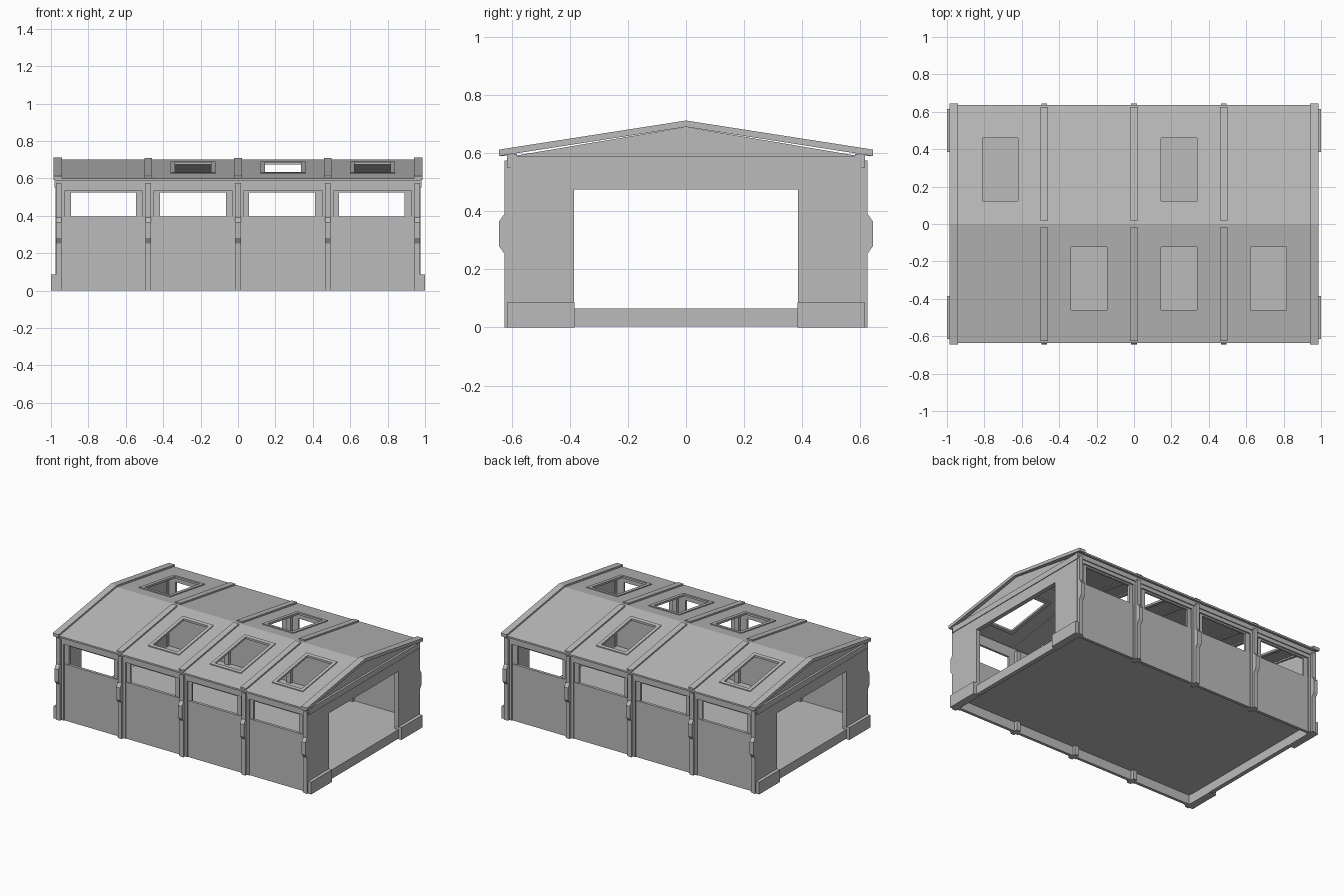
import bpy, bmesh

if "Cube" in bpy.data.objects:
    bpy.data.objects.remove(bpy.data.objects["Cube"])

grey = bpy.data.materials.new("plain grey")
grey.diffuse_color = (0.5, 0.5, 0.5, 1)
grey.use_nodes = True
grey.node_tree.nodes["Principled BSDF"].inputs["Base Color"].default_value = grey.diffuse_color


def finish(name, bm, recalc=True):
    if recalc:
        bmesh.ops.recalc_face_normals(bm, faces=bm.faces)
    me = bpy.data.meshes.new(name)
    bm.to_mesh(me)
    bm.free()
    me.materials.append(grey)
    ob = bpy.data.objects.new(name, me)
    bpy.context.collection.objects.link(ob)
    return ob


def prism(bm, profile, x0, x1):
    """Extrude a (y, z) profile along x."""
    a = [bm.verts.new((x0, y, z)) for y, z in profile]
    b = [bm.verts.new((x1, y, z)) for y, z in profile]
    n = len(a)
    bm.faces.new(a)
    bm.faces.new(b[::-1])
    for i in range(n):
        j = (i + 1) % n
        bm.faces.new((a[i], b[i], b[j], a[j]))


def box(bm, x0, x1, y0, y1, z0, z1):
    prism(bm, [(y0, z0), (y1, z0), (y1, z1), (y0, z1)], x0, x1)


def roof_z(y):
    return 0.70 - 0.156 * abs(y)


def slope_box(bm, x0, x1, y0, y1, lo, hi):
    """Box that follows the roof pitch."""
    prism(bm, [(y0, roof_z(y0) + lo), (y1, roof_z(y1) + lo),
               (y1, roof_z(y1) + hi), (y0, roof_z(y0) + hi)], x0, x1)


posts = [-0.48, 0, 0.48]
all_posts = [-0.958] + posts + [0.958]
windows = [(-0.893, -0.545), (-0.417, -0.065), (0.06, 0.412), (0.54, 0.89)]
skylights = {-1: [-0.36, 0.12, 0.6], 1: [-0.835, 0.12]}

# Floor sheet, facing up
bm = bmesh.new()
bm.faces.new([bm.verts.new((x, y, 0.065)) for x, y in
              ((-0.96, -0.59), (0.96, -0.59), (0.96, 0.59), (-0.96, 0.59))])
finish("floor", bm, False)

for s, side in ((-1, "front"), (1, "back")):
    # Long wall: solid lower panel, window surrounds and top beam
    bm = bmesh.new()
    box(bm, -0.96, 0.96, s * 0.582, s * 0.602, 0, 0.395)
    box(bm, -0.96, 0.96, s * 0.582, s * 0.597, 0.525, 0.57)
    box(bm, -0.975, 0.975, s * 0.582, s * 0.615, 0.56, 0.597)
    edges = [-0.96] + [v for w in windows for v in w] + [0.96]
    for i in range(0, len(edges), 2):
        box(bm, edges[i], edges[i + 1], s * 0.582, s * 0.597, 0.395, 0.525)
    finish(side + "_wall", bm)

    # Raised panel borders beside the posts
    bm = bmesh.new()
    for i in range(4):
        a, b = all_posts[i] + 0.014, all_posts[i + 1] - 0.014
        for x0, x1 in ((a, a + 0.018), (b - 0.018, b)):
            box(bm, x0, x1, s * 0.59, s * 0.608, 0, 0.56)
        box(bm, a, b, s * 0.59, s * 0.608, 0.535, 0.56)
    finish(side + "_panel_borders", bm)

    # Posts with chamfered bumps
    bm = bmesh.new()
    for x in all_posts:
        box(bm, x - 0.015, x + 0.015, s * 0.56, s * 0.624, 0, 0.575)
        prism(bm, [(s * 0.61, 0.25), (s * 0.624, 0.252), (s * 0.643, 0.28),
                   (s * 0.643, 0.365), (s * 0.624, 0.392), (s * 0.61, 0.394)],
              x - 0.015, x + 0.015)
    finish(side + "_posts", bm)

    # Roof sheet with skylight openings
    bm = bmesh.new()
    holes = [(x + 0.024, x + 0.216) for x in skylights[s]]
    xs = sorted([-0.975, 0.975] + [v for h in holes for v in h])
    ys = [0, 0.123, 0.46, 0.636]
    for x0, x1 in zip(xs, xs[1:]):
        for y0, y1 in zip(ys, ys[1:]):
            if (x0, x1) in holes and y0 == 0.123:
                continue
            pts = [(x0, y0), (x1, y0), (x1, y1), (x0, y1)]
            f = bm.faces.new([bm.verts.new((x, s * y, roof_z(y))) for x, y in pts])
            f.normal_update()
            if f.normal.z < 0:
                f.normal_flip()
    bmesh.ops.remove_doubles(bm, verts=bm.verts, dist=1e-5)
    finish(side + "_roof", bm, False)

    # Eave edge
    bm = bmesh.new()
    slope_box(bm, -0.975, 0.975, s * 0.60, s * 0.636, -0.012, -0.0005)
    finish(side + "_eave", bm)

    # Roof ribs
    bm = bmesh.new()
    for x in posts:
        slope_box(bm, x - 0.021, x + 0.021, s * 0.02, s * 0.626, -0.005, 0.011)
    finish(side + "_roof_ribs", bm)

    # Skylight frames
    bm = bmesh.new()
    for x in skylights[s]:
        for x0, x1 in ((x, x + 0.024), (x + 0.216, x + 0.24)):
            slope_box(bm, x0, x1, s * 0.098, s * 0.482, -0.008, 0.006)
        for y0, y1 in ((0.098, 0.123), (0.46, 0.482)):
            slope_box(bm, x + 0.024, x + 0.216, s * y0, s * y1, -0.008, 0.006)
    finish(side + "_skylight_frames", bm)

for e, end in ((-1, "left"), (1, "right")):
    # End wall around the wide doorway
    bm = bmesh.new()
    for s in (-1, 1):
        box(bm, e * 0.945, e * 0.975, s * 0.385, s * 0.604, 0, 0.55)
    box(bm, e * 0.945, e * 0.975, -0.385, 0.385, 0.475, 0.55)
    box(bm, e * 0.945, e * 0.98, -0.615, 0.615, 0.55, 0.59)
    finish(end + "_end_wall", bm)

    # Gable triangle
    bm = bmesh.new()
    prism(bm, [(-0.605, 0.588), (0.605, 0.588), (0, 0.69)], e * 0.945, e * 0.965)
    finish(end + "_gable", bm)

    # Door sill
    bm = bmesh.new()
    box(bm, e * 0.945, e * 0.975, -0.385, 0.385, 0.003, 0.066)
    finish(end + "_door_sill", bm)

    # Corner base blocks
    bm = bmesh.new()
    for s in (-1, 1):
        box(bm, e * 0.945, e * 0.999, s * 0.384, s * 0.616, 0, 0.086)
    finish(end + "_base_blocks", bm)

    # Gable roof trim
    bm = bmesh.new()
    prism(bm, [(-0.643, 0.59), (0, 0.69), (0.643, 0.59),
               (0.643, 0.612), (0, 0.712), (-0.643, 0.612)], e * 0.94, e * 0.986)
    finish(end + "_roof_trim", bm)
